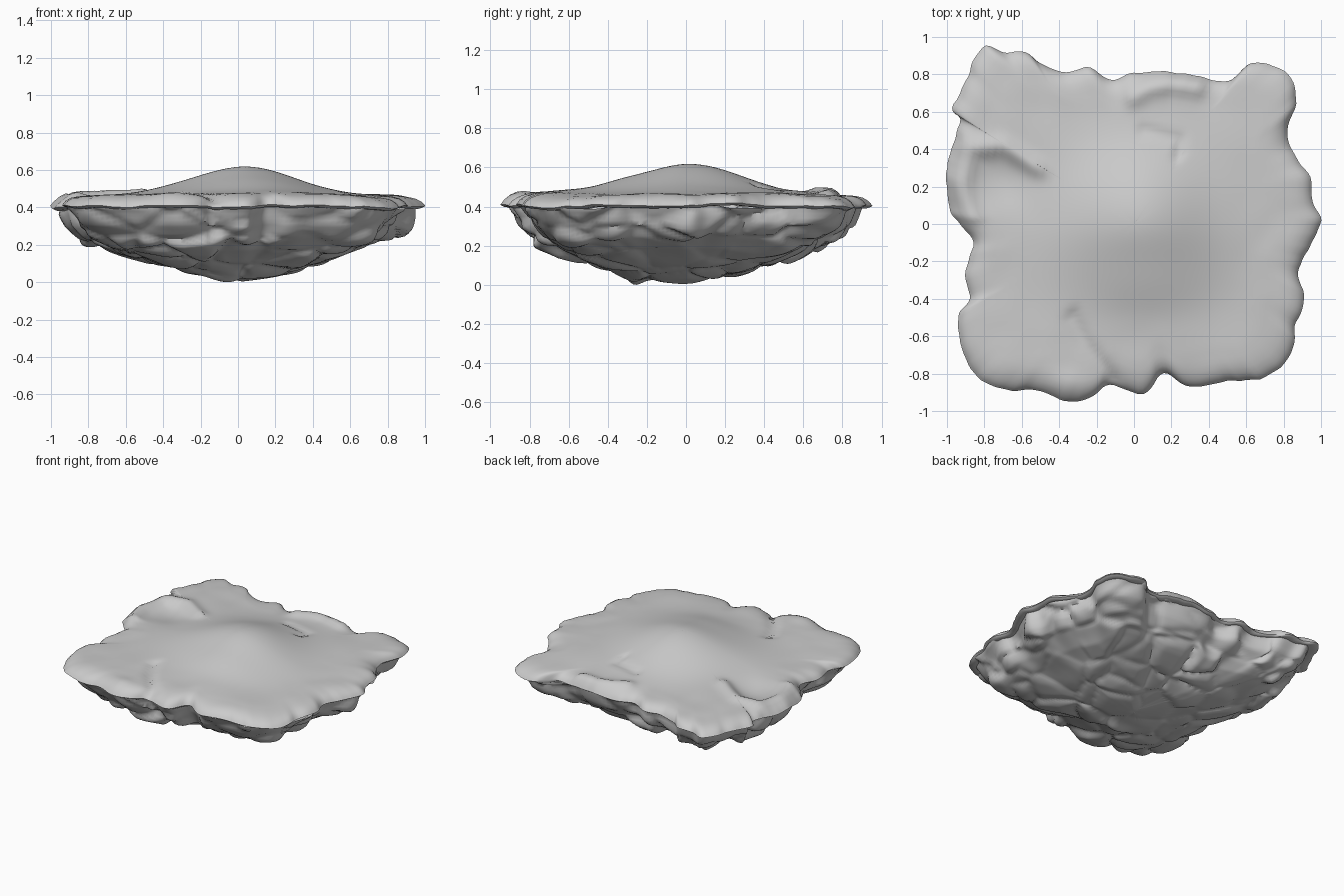
import bpy, bmesh, math
from mathutils import Vector, noise

if "Cube" in bpy.data.objects:
    bpy.data.objects.remove(bpy.data.objects["Cube"])

# Coastline of the rock slab seen from above
OUTLINE = [(-.97,.62),(-.89,.78),(-.86,.87),(-.79,.95),(-.7,.92),(-.58,.92),(-.5,.86),
    (-.36,.81),(-.25,.84),(-.12,.77),(0,.81),(.2,.81),(.35,.79),(.5,.76),(.63,.86),
    (.8,.82),(.87,.67),(.82,.5),(.86,.37),(.94,.25),(.95,.12),(1,.02),(.94,-.12),
    (.88,-.26),(.91,-.4),(.86,-.55),(.84,-.7),(.7,-.82),(.5,-.84),(.3,-.87),(.16,-.8),
    (.05,-.91),(-.13,-.86),(-.22,-.92),(-.35,-.95),(-.5,-.89),(-.65,-.89),(-.82,-.83),
    (-.91,-.7),(-.94,-.5),(-.88,-.4),(-.9,-.25),(-.86,-.1),(-.93,0),(-.99,.1),(-1,.3),
    (-.96,.45),(-.93,.56)]


def smooth_loop(points, steps):
    """Closed Catmull-Rom curve through the points."""
    p = [Vector(q) for q in points]
    n, out = len(p), []
    for i in range(n):
        a, b, c, d = p[i - 1], p[i], p[(i + 1) % n], p[(i + 2) % n]
        for k in range(steps):
            t = k / steps
            out.append(0.5 * (2 * b + (c - a) * t + (2 * a - 5 * b + 4 * c - d) * t * t
                              + (3 * b - a - 3 * c + d) * t ** 3))
    return out


def lerp_table(table, v):
    for (a, za), (b, zb) in zip(table, table[1:]):
        if v <= b:
            return za + (zb - za) * (v - a) / (b - a)
    return table[-1][1]


def bump(x, y, cx, cy, rx, ry, power=2):
    return math.exp(-math.hypot((x - cx) / rx, (y - cy) / ry) ** power)


def seg_ridge(x, y, path, width):
    """Soft ridge along a polyline."""
    best, q = 9, Vector((x, y))
    for a, b in zip(path, path[1:]):
        a, b = Vector(a), Vector(b)
        t = max(0, min(1, (q - a).dot(b - a) / (b - a).length_squared))
        best = min(best, (q - a - (b - a) * t).length)
    return math.exp(-(best / width) ** 2)


def top_height(x, y):
    z = 0.463 + 0.154 * bump(x, y, .02, 0, .39, .38, 1.9)
    z += 0.012 * bump(x, y, .05, -.33, .3, .14)
    z += 0.016 * noise.noise(Vector((x * 2.2, y * 2.2, 3)))
    edge = max(0, max(abs(x), abs(y)) - .5) * 2
    z += 0.012 * edge * noise.noise(Vector((x * 6, y * 6, 7)))
    z -= 0.035 * bump(x, y, -.72, .24, .17, .15)
    z += 0.03 * seg_ridge(x, y, [(-.52, .3), (-.7, .42), (-.88, .4), (-.92, .2), (-.87, .04)], .05)
    z += 0.03 * seg_ridge(x, y, [(0, .68), (.08, .73), (.2, .75), (.34, .73)], .05)
    z -= 0.02 * seg_ridge(x, y, [(-.33, -.5), (-.27, -.63), (-.12, -.82)], .04)
    z -= 0.015 * seg_ridge(x, y, [(.05, .5), (.24, .45), (.24, .37)], .03)
    z += 0.02 * bump(x, y, -.35, -.85, .12, .07)
    return z


LIP = [(0, 0), (.8, 0), (.9, -.005), (.95, -.018), (.98, -.035), (1, -.058)]
UNDER = [(0, .035), (.3, .07), (.5, .112), (.7, .172), (.84, .24), (.91, .31), (.95, .39), (1, .44)]


def cap_point(o, s, under):
    # Ragged little chips along the rim
    chip = noise.noise(Vector((o.x * 14, o.y * 14, 1)))
    k = s * (1 + .01 * chip * max(0, (s - .8) / .2))
    x, y = o * k
    if under:  # rolled-in underside of the lip
        e = top_height(o.x, o.y) - .058 + .006 * chip
        return Vector((x, y, e - .012 * math.sin(min(1, (1 - s) / .03) * math.pi / 2)))
    return Vector((x, y, top_height(x, y) + lerp_table(LIP, s) + .006 * chip * s ** 12))


def rock_point(o, s, under):
    x, y = o * s
    z = lerp_table(UNDER, s)
    p = Vector((x, y, z))
    # Blocky boulders that meet in soft creases
    q = Vector((x * 3.6, y * 3.6, z * 8)) + 0.2 * noise.noise_vector(p * 4)
    dist, cells = noise.voronoi(q)
    gap = min(1, (dist[1] - dist[0]) / .3)
    rnd = noise.cell_vector(cells[0] * 7.3)
    tilt = (q - cells[0]).dot(rnd - Vector((.5, .5, .5)))
    push = gap ** .5 * (.03 + .05 * (rnd.x - .5) + .05 * tilt) - .02
    push *= .5 + .5 * min(1, s / .6)
    out = Vector((x, y, 0)).normalized() * max(0, (s - .55) / .45) * 1.1 + Vector((0, 0, -.75))
    p += out.normalized() * push * min(1, (1 - s) / .05 + .2)
    p.z -= .045 * bump(x, y, -.05, -.27, .12, .06)
    return p


def build(name, levels, fn, centre_last):
    """Bridge rings of scaled coastline and close the centre with a fan."""
    loop = smooth_loop(OUTLINE, 6)
    n, w = len(loop), 12
    soft = [sum((loop[(i + k) % n] for k in range(-w, w + 1)), Vector((0, 0))) / (2 * w + 1)
            for i in range(n)]
    bm = bmesh.new()
    rings = []
    for s, under in levels:  # the coastline's notches fade towards the middle
        t = 1 if not centre_last else max(0, min(1, (s - .5) / .4))
        rings.append([bm.verts.new(fn(a.lerp(b, t), s, under)) for a, b in zip(soft, loop)])
    for a, b in zip(rings, rings[1:]):
        for i in range(n):
            j = (i + 1) % n
            bm.faces.new((a[i], a[j], b[j], b[i]))
    ring = rings[-1] if centre_last else rings[0]
    mid = bm.verts.new(sum((v.co for v in ring), Vector()) / n)
    for i in range(n):
        bm.faces.new((ring[i], ring[(i + 1) % n], mid))
    bmesh.ops.recalc_face_normals(bm, faces=bm.faces)
    if (sum(f.normal.z for f in bm.faces) > 0) == centre_last:
        bmesh.ops.reverse_faces(bm, faces=bm.faces)
    if centre_last:  # soften the creases, rest the lowest stone on the ground
        bmesh.ops.smooth_vert(bm, verts=[v for r in rings[2:] for v in r], factor=.5,
                              use_axis_x=True, use_axis_y=True, use_axis_z=True)
        low = min(v.co.z for v in bm.verts)
        for v in bm.verts:
            v.co.z -= low * bump(v.co.x, v.co.y, 0, -.1, .4, .4)
        low = min(v.co.z for v in bm.verts)
        for v in bm.verts:
            v.co.z -= low
    me = bpy.data.meshes.new(name)
    bm.to_mesh(me)
    bm.free()
    ob = bpy.data.objects.new(name, me)
    bpy.context.collection.objects.link(ob)
    bpy.context.view_layer.objects.active = ob
    ob.select_set(True)
    bpy.ops.object.shade_smooth_by_angle(angle=math.radians(50))
    ob.select_set(False)
    return ob


# Gently mounded ground with an overhanging lip
top_levels = [(.02 + .93 * i / 28, False) for i in range(29)]
top_levels += [(s, False) for s in (.965, .98, .99, 1)]
top_levels += [(s, True) for s in (.99, .975, .96, .94, .92)]
build("ground_cap", top_levels, cap_point, False)

# Craggy tapering rock beneath
rock_levels = [(.97 - .95 * (i / 60) ** 1.2, True) for i in range(61)]
build("rock_underside", rock_levels, rock_point, True)
